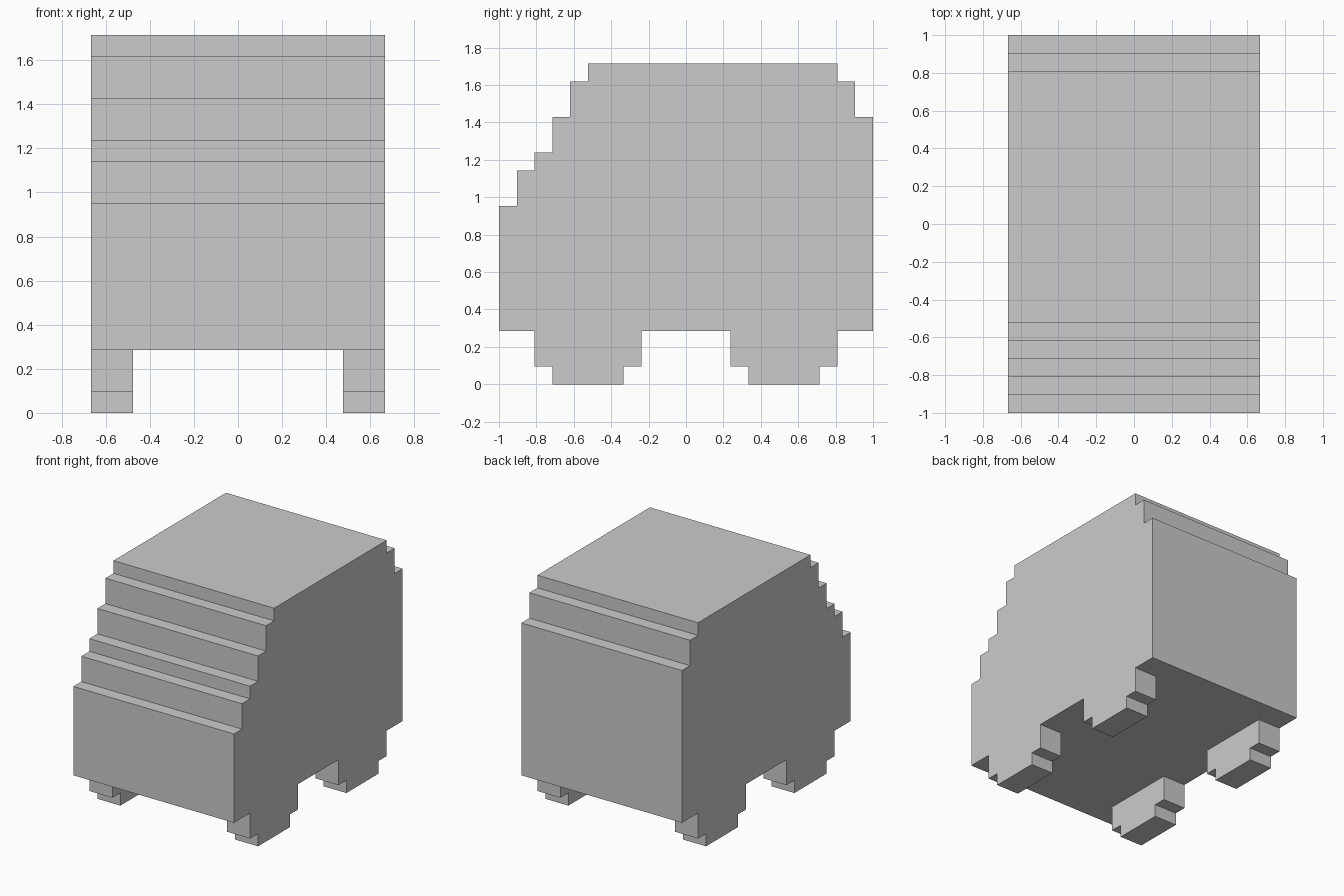
import bpy
import bmesh

if "Cube" in bpy.data.objects:
    bpy.data.objects.remove(bpy.data.objects["Cube"])

U = 2 / 21  # block size: the model is 21 blocks long


def extrude_profile(name, profile, x0, x1):
    """Extrude a (y, z) outline, given in blocks, from x0 to x1."""
    bm = bmesh.new()
    face = bm.faces.new([bm.verts.new((x0 * U, y * U, z * U)) for y, z in profile])
    result = bmesh.ops.extrude_face_region(bm, geom=[face], use_keep_orig=True)
    verts = [g for g in result["geom"] if isinstance(g, bmesh.types.BMVert)]
    bmesh.ops.translate(bm, verts=verts, vec=((x1 - x0) * U, 0, 0))
    bmesh.ops.recalc_face_normals(bm, faces=bm.faces[:])
    mesh = bpy.data.meshes.new(name)
    bm.to_mesh(mesh)
    bm.free()
    obj = bpy.data.objects.new(name, mesh)
    bpy.context.collection.objects.link(obj)
    return obj


def stairs(start, corners):
    """Turn step corners into an outline that rises, then moves in y."""
    points, y = [], start
    for next_y, z in corners:
        points += [(y, z), (next_y, z)]
        y = next_y
    return points


# Body: stepped bonnet and windscreen, flat roof, stepped tail
front = stairs(-10.5, [(-9.5, 10), (-8.5, 12), (-7.5, 13), (-6.5, 15), (-5.5, 17)])
back = stairs(10.5, [(9.5, 15), (8.5, 17)])
outline = [(-10.5, 3)] + front + [(-5.5, 18), (8.5, 18)] + back[::-1] + [(10.5, 3)]
extrude_profile("body", outline, -7, 7)

# Wheels: blocky, flush with the body sides
for end, y in (("front", -5.5), ("rear", 5.5)):
    wheel = [(y - 3, 3), (y - 3, 1), (y - 2, 1), (y - 2, 0),
             (y + 2, 0), (y + 2, 1), (y + 3, 1), (y + 3, 3)]
    for side, x in (("left", -7), ("right", 5)):
        extrude_profile(f"{end}_{side}_wheel", wheel, x, x + 2)
